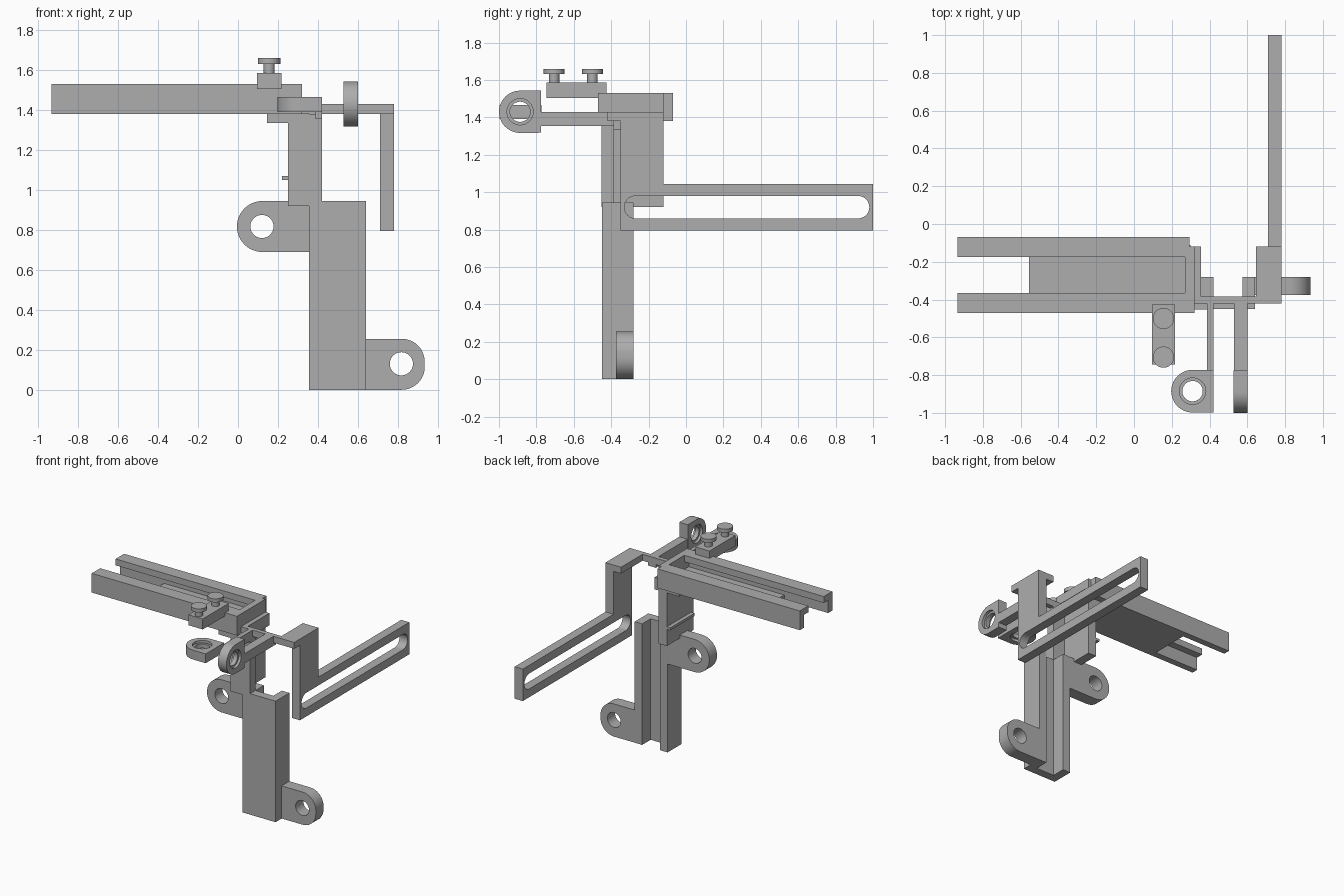
import bpy, bmesh
from math import sin, cos, pi
from mathutils import Vector

cube = bpy.data.objects.get("Cube")
if cube:
    bpy.data.objects.remove(cube, do_unlink=True)

grey = bpy.data.materials.new("plain grey")
grey.use_nodes = True
GREY = (0.42, 0.42, 0.42, 1)
grey.diffuse_color = GREY
grey.node_tree.nodes["Principled BSDF"].inputs["Base Color"].default_value = GREY


def arc(cx, cy, r, a0, a1, n=24):
    """Points on an arc, angles in half turns."""
    return [(cx + r * cos(pi * (a0 + (a1 - a0) * i / n)),
             cy + r * sin(pi * (a0 + (a1 - a0) * i / n))) for i in range(n + 1)]


def circle(cx, cy, r, n=40):
    return arc(cx, cy, r, 0, 2, n)[:-1]


def rect(u0, u1, v0, v1):
    return [(u0, v0), (u1, v0), (u1, v1), (u0, v1)]


def plate(name, axis, lo, hi, outline, holes=()):
    """Extrude a flat outline with holes along an axis from lo to hi."""
    curve = bpy.data.curves.new(name, "CURVE")
    curve.dimensions = "2D"
    curve.fill_mode = "BOTH"
    curve.extrude = (hi - lo) / 2
    for loop in (outline, *holes):
        spline = curve.splines.new("POLY")
        spline.points.add(len(loop) - 1)
        for point, (u, v) in zip(spline.points, loop):
            point.co = (u, v, 0, 1)
        spline.use_cyclic_u = True
    temp = bpy.data.objects.new("temp", curve)
    bpy.context.collection.objects.link(temp)
    bpy.context.view_layer.update()
    mesh = bpy.data.meshes.new_from_object(
        temp.evaluated_get(bpy.context.evaluated_depsgraph_get()))
    bpy.data.objects.remove(temp, do_unlink=True)
    mid = (lo + hi) / 2
    bm = bmesh.new()
    bm.from_mesh(mesh)
    for vert in bm.verts:
        u, v, w = vert.co
        w += mid
        vert.co = Vector({"x": (w, u, v), "y": (u, w, v), "z": (u, v, w)}[axis])
    bmesh.ops.remove_doubles(bm, verts=bm.verts, dist=0.0001)
    bmesh.ops.recalc_face_normals(bm, faces=bm.faces)
    bm.to_mesh(mesh)
    bm.free()
    mesh.name = name
    mesh.materials.clear()
    mesh.materials.append(grey)
    obj = bpy.data.objects.new(name, mesh)
    bpy.context.collection.objects.link(obj)
    bpy.ops.object.select_all(action="DESELECT")
    obj.select_set(True)
    bpy.context.view_layer.objects.active = obj
    bpy.ops.object.shade_smooth_by_angle()
    return obj


def box(name, x, y, z):
    return plate(name, "z", z[0], z[1], rect(*x, *y))


# Upright channel, open at the back
plate("upright_channel", "z", 0, 0.945,
      [(0.355, -0.45), (0.64, -0.45), (0.64, -0.28), (0.575, -0.28),
       (0.575, -0.385), (0.42, -0.385), (0.42, -0.28), (0.355, -0.28)])

# Mounting tabs with bolt holes
plate("upper_tab", "y", -0.375, -0.28,
      [(0.36, 0.69), (0.36, 0.945)] + arc(0.122, 0.8175, 0.1275, 0.5, 1.5),
      [circle(0.12, 0.8175, 0.058)])
plate("lower_tab", "y", -0.375, -0.28,
      [(0.635, 0.255), (0.635, 0)] + arc(0.82, 0.115, 0.115, -0.5, 0, 12)
      + arc(0.82, 0.14, 0.115, 0, 0.5, 12),
      [circle(0.818, 0.13, 0.058)])

# Column carrying the rail tray
plate("column", "z", 0.92, 1.38,
      [(0.25, -0.452), (0.42, -0.452), (0.42, -0.385), (0.32, -0.385),
       (0.32, -0.12), (0.25, -0.12)])
box("column_ledge", (0.145, 0.355), (-0.45, -0.12), (1.335, 1.385))
box("column_ridge", (0.22, 0.255), (-0.42, -0.12), (1.05, 1.07))

# Rail tray: two facing rails with undercuts, floor and end wall
rail = [(-0.07, 1.38), (-0.07, 1.53), (-0.175, 1.53), (-0.175, 1.48),
        (-0.12, 1.48), (-0.12, 1.38)]
plate("back_rail", "x", -0.935, 0.295, rail)
plate("front_rail", "x", -0.935, 0.32, [(-0.54 - y, z) for y, z in rail])
box("tray_floor", (-0.555, 0.3), (-0.43, -0.11), (1.38, 1.42))
box("tray_end", (0.27, 0.32), (-0.43, -0.12), (1.38, 1.53))

# Bridge to the slotted arm
box("bridge", (0.31, 0.65), (-0.42, -0.385), (1.38, 1.43))
box("tray_step", (0.31, 0.355), (-0.42, -0.12), (1.38, 1.43))
box("arm_top", (0.645, 0.78), (-0.42, -0.12), (1.38, 1.43))

# Slotted arm
plate("slotted_arm", "x", 0.71, 0.78,
      [(-0.35, 0.795), (1, 0.795), (1, 1.045), (-0.12, 1.045),
       (-0.12, 1.385), (-0.35, 1.385)],
      [arc(0.92, 0.92, 0.06, -0.5, 0.5) + arc(-0.27, 0.92, 0.06, 0.5, 1.5)])

# Two eyelets on rods, one lying flat and one standing
box("flat_eyelet_rod", (0.387, 0.42), (-0.78, -0.385), (1.355, 1.43))
box("standing_eyelet_rod", (0.53, 0.6), (-0.78, -0.385), (1.355, 1.43))
flat = [(0.42, -0.998), (0.42, -0.772)] + arc(0.31, -0.885, 0.113, 0.5, 1.5)
standing = [(-0.775, 1.318), (-0.775, 1.543)] + arc(-0.887, 1.43, 0.113, 0.5, 1.5)
for name, axis, lo, hi, shape, centre in (
        ("flat_eyelet", "z", 1.392, 1.465, flat, (0.31, -0.885)),
        ("standing_eyelet", "x", 0.527, 0.6, standing, (-0.887, 1.43))):
    plate(name, axis, lo, hi, shape, [circle(*centre, 0.07)])
    plate(name + "_lip", axis, lo + 0.02, hi - 0.02,
          circle(*centre, 0.072), [circle(*centre, 0.054)])

# Block with two knobs
box("knob_block", (0.095, 0.217), (-0.745, -0.425), (1.505, 1.587))
for side, y in (("front", -0.705), ("back", -0.5)):
    plate(side + "_knob_stem", "z", 1.58, 1.635, circle(0.156, y, 0.028))
    plate(side + "_knob_head", "z", 1.632, 1.66, circle(0.156, y, 0.056))
